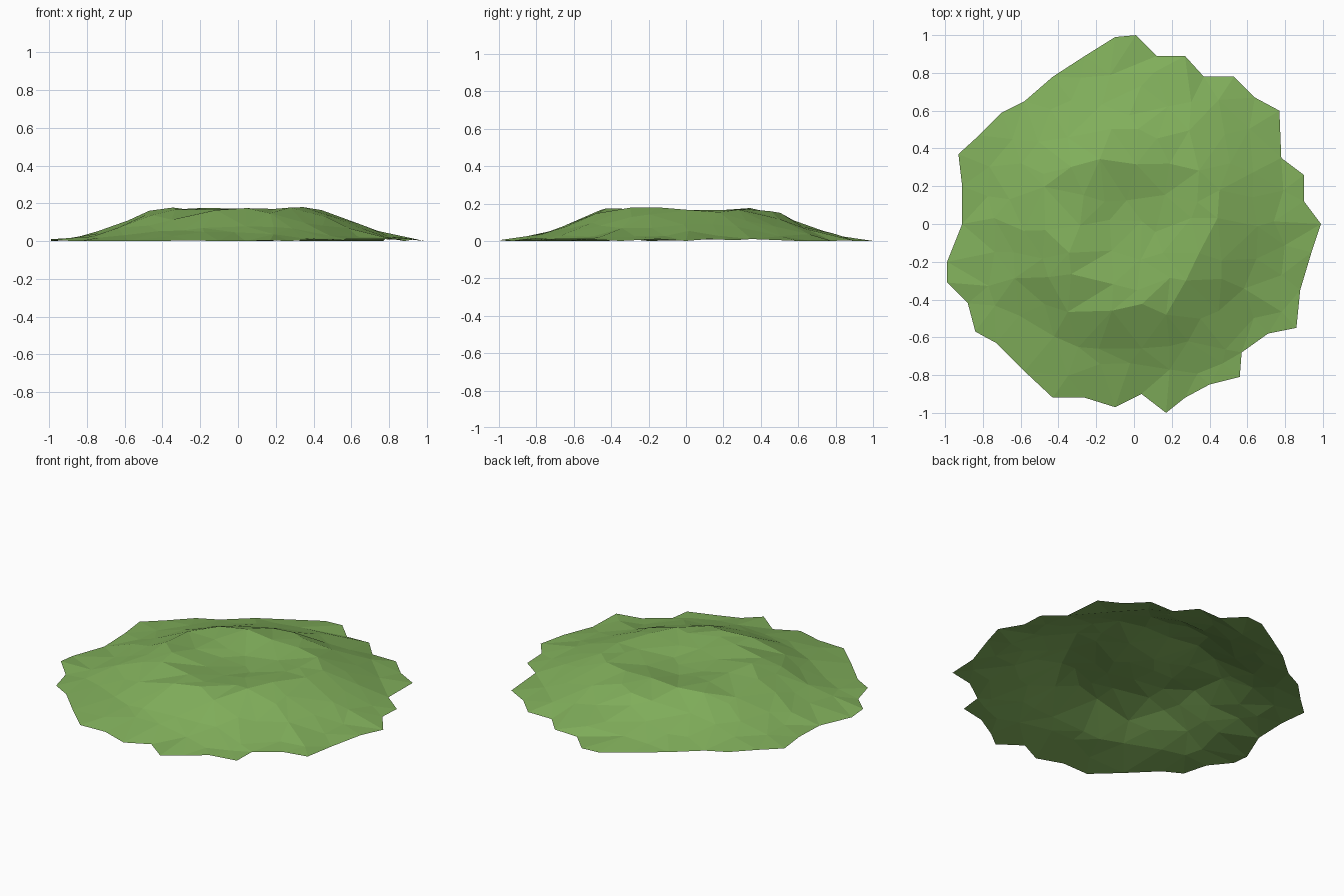
import bpy
import math
import random
from mathutils import Vector
from mathutils.geometry import delaunay_2d_cdt

cube = bpy.data.objects.get("Cube")
if cube:
    bpy.data.objects.remove(cube, do_unlink=True)

random.seed(4)

# Ragged ground outline, counter-clockwise
OUTLINE = [(.99, 0), (.9, .12), (.9, .26), (.78, .35), (.77, .6), (.64, .67),
           (.53, .78), (.37, .78), (.27, .89), (.12, .89), (.01, 1), (-.1, .99),
           (-.26, .89), (-.43, .78), (-.58, .65), (-.7, .59), (-.82, .47),
           (-.93, .37), (-.91, .2), (-.91, 0), (-.99, -.2), (-.99, -.31),
           (-.88, -.42), (-.84, -.57), (-.73, -.63), (-.58, -.78), (-.43, -.92),
           (-.26, -.92), (-.1, -.97), (.04, -.9), (.17, -1), (.27, -.92),
           (.4, -.85), (.56, -.81), (.57, -.68), (.71, -.58), (.86, -.55),
           (.88, -.35), (.94, -.15)]
# Height against distance from the middle: shallow hollow, rim, long skirt
PROFILE = [(0, .125), (.12, .13), (.28, .165), (.38, .174), (.46, .165),
           (.54, .13), (.64, .085), (.8, .03), (1, .005)]
SPACING = .155


def height(r):
    for (r0, z0), (r1, z1) in zip(PROFILE, PROFILE[1:]):
        if r <= r1:
            return z0 + (z1 - z0) * (r - r0) / (r1 - r0)
    return PROFILE[-1][1]


def inside(p, margin):
    """True when p lies inside the outline and clear of its edges."""
    hit = False
    for i, b in enumerate(OUTLINE):
        a, b = Vector(OUTLINE[i - 1]), Vector(b)
        if (a.y > p.y) != (b.y > p.y):
            if p.x < a.x + (p.y - a.y) * (b.x - a.x) / (b.y - a.y):
                hit = not hit
        t = max(0, min(1, (p - a).dot(b - a) / (b - a).length_squared))
        if (a + (b - a) * t - p).length < margin:
            return False
    return hit


# Jittered grid of points within the outline
points = [Vector(p) for p in OUTLINE]
for i in range(-6, 7):
    for j in range(-6, 7):
        jitter = Vector((random.uniform(-1, 1), random.uniform(-1, 1))) * .045
        p = Vector((i, j)) * SPACING + jitter
        if inside(p, .07):
            points.append(p)

count = len(OUTLINE)
flat, _, faces, *_ = delaunay_2d_cdt(points, [], [list(range(count))], 1, 1e-5)

# Lift the flat net into a mound
verts = []
for k, p in enumerate(flat):
    if k < count:
        z = random.choice((0, .004, .01))
    else:
        z = height(p.length) + random.uniform(-.007, .007)
    verts.append((p.x, p.y, max(0, z)))

mesh = bpy.data.meshes.new("grass_mound")
mesh.from_pydata(verts, [], faces)
mesh.update()
mound = bpy.data.objects.new("grass_mound", mesh)
bpy.context.collection.objects.link(mound)

# Grass colour
grass = bpy.data.materials.new("grass_green")
grass.use_nodes = True
colour = (.22, .43, .105, 1)
grass.diffuse_color = colour
grass.node_tree.nodes["Principled BSDF"].inputs["Base Color"].default_value = colour
mesh.materials.append(grass)
